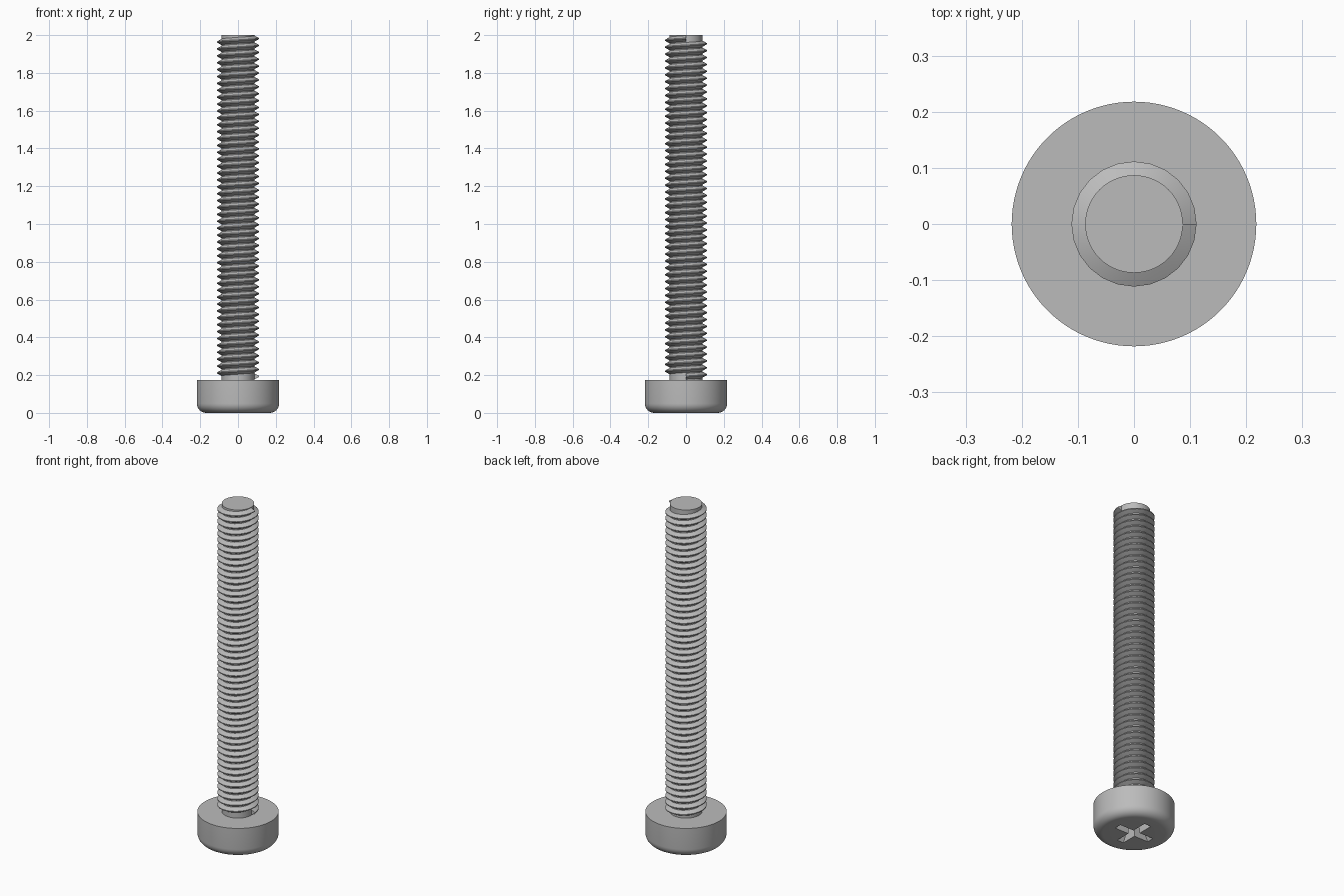
import bpy, bmesh, math
from math import cos, sin, pi

cube = bpy.data.objects.get("Cube")
if cube:
    bpy.data.objects.remove(cube)

HEAD_R, HEAD_H, FILLET = 0.218, 0.175, 0.05
ROOT_R, CREST_R, TOP = 0.087, 0.1115, 2.0
PITCH, TURNS, STEPS = 0.0365, 49, 24

steel = bpy.data.materials.new("steel_grey")
steel.use_nodes = True
steel.diffuse_color = (0.5, 0.5, 0.5, 1)
steel.node_tree.nodes["Principled BSDF"].inputs["Base Color"].default_value = (0.5, 0.5, 0.5, 1)


def finish(bm, name, smooth=True):
    bmesh.ops.recalc_face_normals(bm, faces=bm.faces)
    mesh = bpy.data.meshes.new(name)
    bm.to_mesh(mesh)
    bm.free()
    ob = bpy.data.objects.new(name, mesh)
    bpy.context.collection.objects.link(ob)
    mesh.materials.append(steel)
    if smooth:
        bpy.ops.object.select_all(action="DESELECT")
        ob.select_set(True)
        bpy.context.view_layer.objects.active = ob
        bpy.ops.object.shade_smooth_by_angle(angle=math.radians(30))
    return ob


def bridge(bm, a, b):
    for i in range(len(a)):
        j = (i + 1) % len(a)
        bm.faces.new((a[i], a[j], b[j], b[i]))


def lathe(name, profile, sides):
    bm = bmesh.new()
    rings = [[bm.verts.new((r * cos(2 * pi * i / sides), r * sin(2 * pi * i / sides), z))
              for i in range(sides)] for r, z in profile]
    for a, b in zip(rings, rings[1:]):
        bridge(bm, a, b)
    bm.faces.new(rings[0])
    bm.faces.new(rings[-1])
    return finish(bm, name)


# Head with a rounded lower rim
rim = [(HEAD_R - FILLET + FILLET * sin(a), FILLET - FILLET * cos(a))
       for a in (pi / 2 * k / 8 for k in range(9))]
head = lathe("head", rim + [(HEAD_R, HEAD_H)], 96)

# Cross recess cutter, tapering inwards
bm = bmesh.new()
rings = []
for z, arm, half in ((-0.02, 0.125, 0.023), (0.1, 0.06, 0.016)):
    ring = []
    for q in range(4):
        c, s = round(cos(q * pi / 2)), round(sin(q * pi / 2))
        for x, y in ((arm, -half), (arm, half), (half, half)):
            ring.append(bm.verts.new((x * c - y * s, x * s + y * c, z)))
    rings.append(ring)
bridge(bm, *rings)
for ring in rings:
    bm.faces.new(ring)
cutter = finish(bm, "recess_cutter", False)
cutter.hide_render = True
cutter.hide_viewport = True
cut = head.modifiers.new("recess", "BOOLEAN")
cut.object = cutter
cut.solver = "EXACT"

# Plain core of the shank
lathe("shank", [(ROOT_R, HEAD_H - 0.01), (ROOT_R, TOP)], 48)

# Right-handed thread wound round the core
bm = bmesh.new()
section = [(ROOT_R - 0.004, -0.49), (ROOT_R, -0.44), (CREST_R, -0.07),
           (CREST_R, 0.07), (ROOT_R, 0.44), (ROOT_R - 0.004, 0.49)]
start = (HEAD_H + TOP - PITCH * TURNS) / 2
previous = first = None
for i in range(TURNS * STEPS + 1):
    a = 2 * pi * i / STEPS
    mid = start + PITCH * i / STEPS
    ring = [bm.verts.new((r * cos(a), r * sin(a), mid + h * PITCH)) for r, h in section]
    if previous:
        bridge(bm, previous, ring)
    first = first or ring
    previous = ring
bm.faces.new(first)
bm.faces.new(previous)
finish(bm, "thread")
